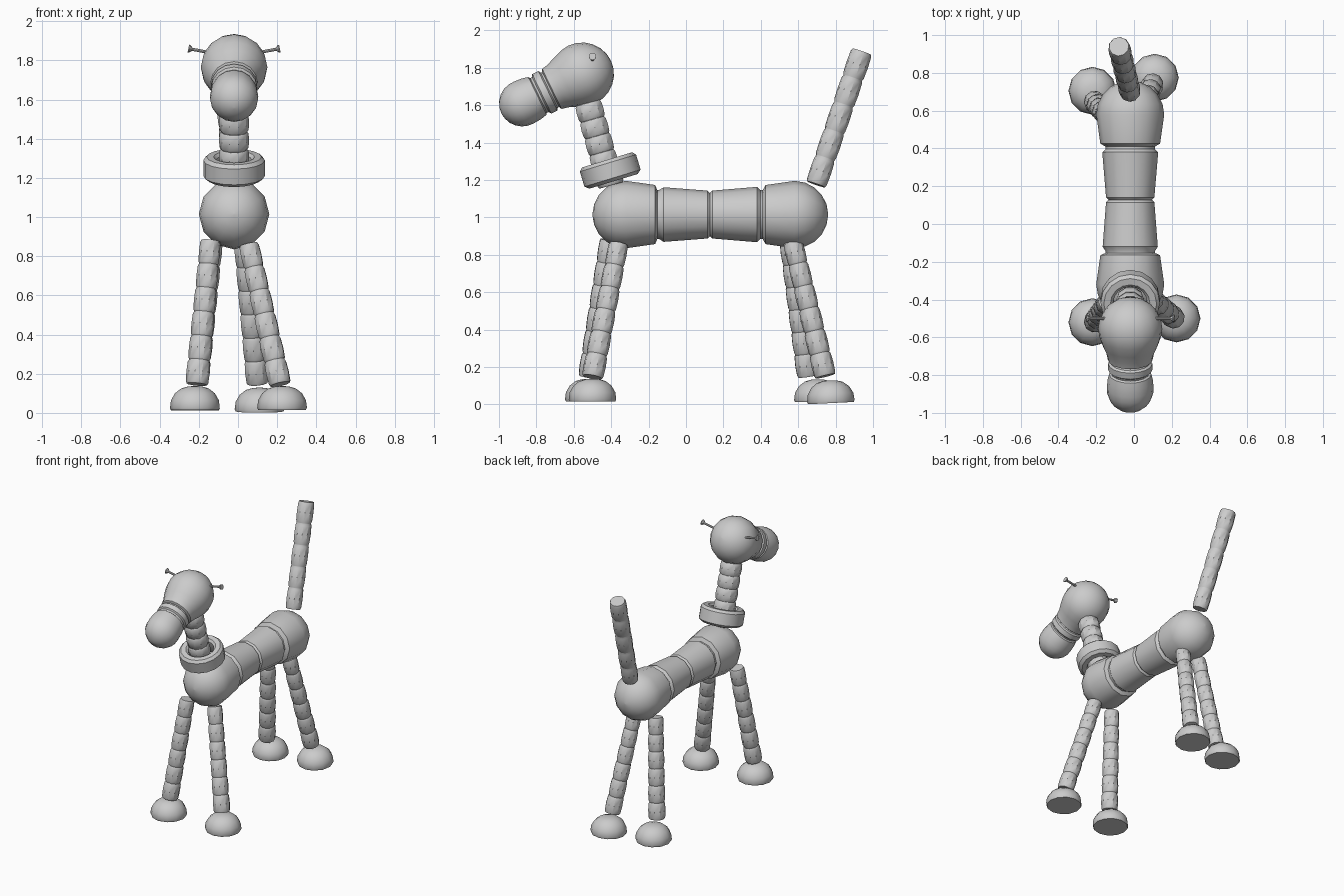
import bpy
from math import sin, cos, pi, radians
from mathutils import Vector

if "Cube" in bpy.data.objects:
    bpy.data.objects.remove(bpy.data.objects["Cube"])


def lathe(name, origin, axis, profile, sides=12, ring=False):
    """Turn (along, radius) points around an axis; ring=True closes the profile."""
    rot = Vector(axis).normalized().to_track_quat('Z', 'Y')
    origin = Vector(origin)
    verts, faces = [], []
    for t, r in profile:
        for i in range(sides):
            a = 2 * pi * i / sides
            verts.append(origin + rot @ Vector((r * cos(a), r * sin(a), t)))
    n = len(profile)
    for k in range(n if ring else n - 1):
        a, b = k * sides, (k + 1) % n * sides
        for i in range(sides):
            j = (i + 1) % sides
            faces.append((a + i, a + j, b + j, b + i))
    if not ring:
        faces.append(tuple(reversed(range(sides))))
        faces.append(tuple(range((n - 1) * sides, n * sides)))
    me = bpy.data.meshes.new(name)
    me.from_pydata(verts, [], faces)
    ob = bpy.data.objects.new(name, me)
    bpy.context.collection.objects.link(ob)
    bpy.ops.object.select_all(action='DESELECT')
    ob.select_set(True)
    bpy.context.view_layer.objects.active = ob
    bpy.ops.object.shade_smooth_by_angle(angle=radians(35))
    return ob


def arc(centre, r, a0, a1, steps):
    """Arc points; 180 degrees is the start pole, 0 the end pole."""
    angles = [radians(a0 + (a1 - a0) * i / steps) for i in range(steps + 1)]
    return [(centre + r * cos(a), max(r * sin(a), 0.004)) for a in angles]


def beads(name, start, end, count, r0, r1, sides=10):
    """Stack of barrel-shaped beads between two points."""
    start, end = Vector(start), Vector(end)
    step = (end - start).length / count
    profile = []
    for i in range(count):
        r = r0 + (r1 - r0) * i / max(count - 1, 1)
        profile += [(step * (i + f), r * k) for f, k in
                    ((0.01, .88), (0.1, .96), (0.5, 1), (0.9, .96), (0.99, .88))]
    return lathe(name, start, end - start, profile, sides)


CX = -0.02  # centre line of the body

# Body: four turned segments with grooves between
lathe("body", (CX, 0, 1.015), (0, 1, 0),
      arc(-.32, .18, 180, 90, 5)
      + [(-.165, .158), (-.153, .13), (-.145, .13), (-.12, .146), (.115, .128),
         (.128, .115), (.141, .128), (.38, .148), (.397, .13), (.41, .13), (.425, .158)]
      + arc(.58, .18, 90, 0, 5))

# Legs (top point, bottom point) and foot centres
legs = {
    "front_leg_right": ((.055, -.36, .86), (.215, -.50, .145), (.225, -.50, .015), (0, 0, 1)),
    "front_leg_left": ((-.14, -.41, .88), (-.21, -.52, .145), (-.22, -.52, .015), (0, 0, 1)),
    "back_leg_right": ((.03, .57, .87), (.10, .745, .15), (.11, .775, .007), (0, -.05, 1)),
    "back_leg_left": ((-.13, .55, .87), (-.21, .65, .15), (-.22, .705, .012), (0, 0, 1)),
}
foot = [(0, .122), (.012, .127), (.05, .122), (.085, .102), (.11, .07), (.12, .035), (.122, .004)]
for name, (top, bottom, base, up) in legs.items():
    beads(name, top, bottom, 6, .054, .06)
    lathe(name.replace("leg", "foot"), base, up, foot)

# Tail
beads("tail", (CX, .695, 1.175), (-.08, .94, 1.887), 5, .058, .06)

# Neck
beads("neck", (CX, -.40, 1.17), (CX, -.55, 1.70), 6, .077, .077)

# Collar: bevelled ring
lathe("collar", (CX, -.405, 1.25), (0, -.29, .957),
      [(-.06, .10), (-.06, .135), (-.042, .157), (.042, .157), (.06, .14),
       (.06, .105), (.045, .09), (-.045, .09)], 16, ring=True)

# Head and snout along one sloping axis
head, aim = (CX, -.555, 1.765), (0, -.90, -.435)
lathe("head", head, aim,
      arc(0, .17, 180, 75, 7) + [(.10, .145), (.145, .126), (.18, .119), (.187, .105)], 16)
lathe("snout_ring", head, aim,
      [(.18, .10), (.196, .105), (.204, .117), (.24, .117), (.248, .105), (.265, .10)], 16)
lathe("nose", head, aim,
      [(.258, .10), (.266, .112), (.30, .12)] + arc(.356, .124, 95, 0, 6), 16)

# Eyes: two small nails
for side, label in ((1, "right"), (-1, "left")):
    lathe("eye_nail_" + label, (CX + side * .10, -.50, 1.835), (side, 0, .19),
          [(0, .008), (.115, .008), (.13, .02), (.136, .02)], 8)
